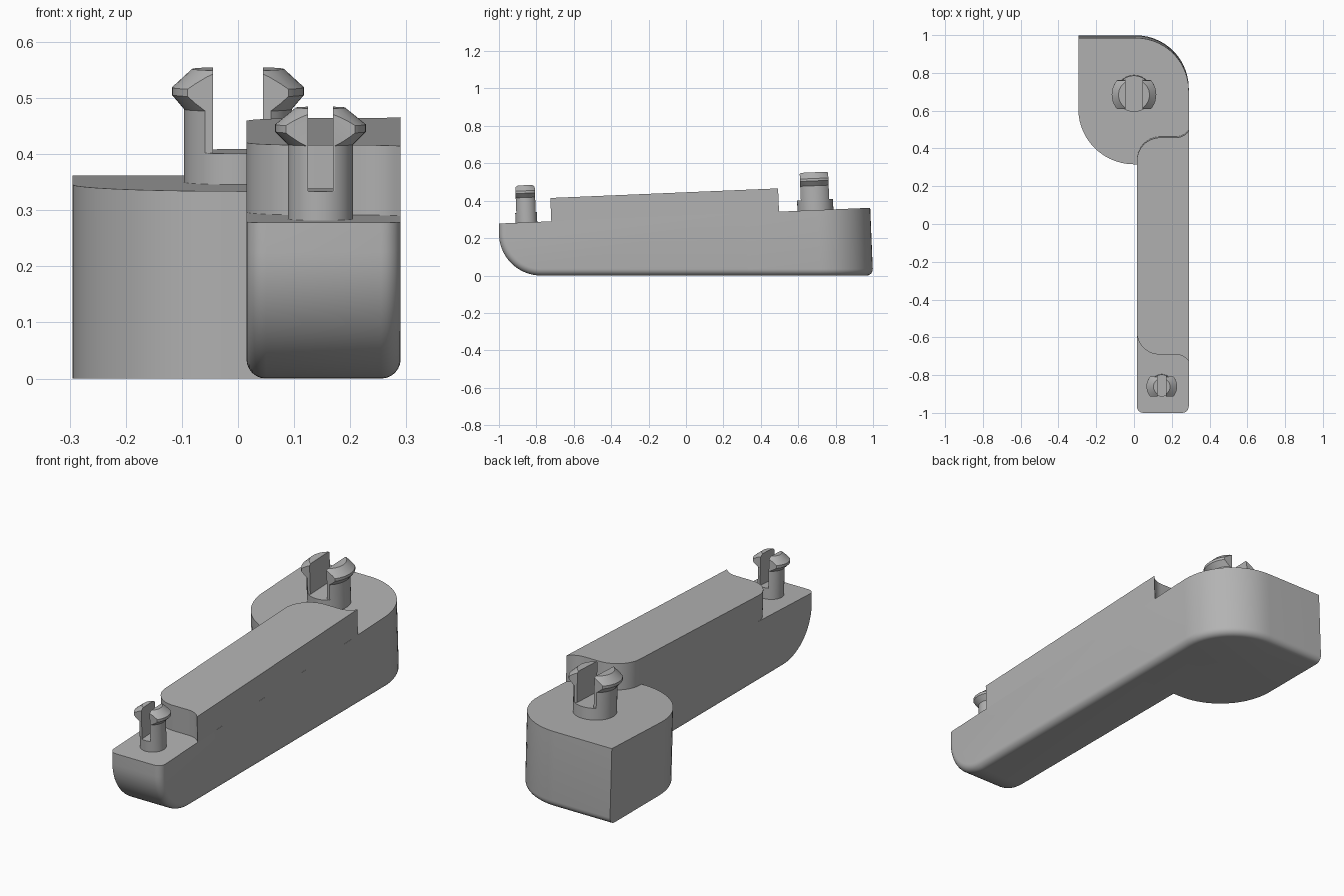
import bpy, bmesh, math
from mathutils import Matrix, Vector

if "Cube" in bpy.data.objects:
    bpy.data.objects.remove(bpy.data.objects["Cube"])

TILT = 0.042                      # upper surfaces and walls lean by this slope
X0, X1 = 0.015, 0.29              # arm sides
JOIN = 0.33                       # where arm meets block

grey = bpy.data.materials.new("plain grey")
grey.use_nodes = True
grey.diffuse_color = (0.45, 0.45, 0.45, 1)
grey.node_tree.nodes["Principled BSDF"].inputs["Base Color"].default_value = (0.45, 0.45, 0.45, 1)


def deck(y, raise_by=0.0):
    return 0.32 + raise_by + TILT * y


def arc(cx, cy, r, a0, a1, n=14):
    angles = [math.radians(a0 + (a1 - a0) * i / n) for i in range(n + 1)]
    return [(cx + r * math.cos(a), cy + r * math.sin(a)) for a in angles]


def finish(name, bm):
    bmesh.ops.recalc_face_normals(bm, faces=bm.faces)
    me = bpy.data.meshes.new(name)
    bm.to_mesh(me)
    bm.free()
    me.materials.append(grey)
    ob = bpy.data.objects.new(name, me)
    bpy.context.collection.objects.link(ob)
    bpy.ops.object.select_all(action='DESELECT')
    ob.select_set(True)
    bpy.context.view_layer.objects.active = ob
    bpy.ops.object.shade_smooth_by_angle(angle=math.radians(25))
    return ob


def extrude(points_a, points_b):
    """Closed solid between two matching outlines."""
    bm = bmesh.new()
    a = [bm.verts.new(p) for p in points_a]
    b = [bm.verts.new(p) for p in points_b]
    bm.faces.new(a)
    bm.faces.new(b)
    for i in range(len(a)):
        j = (i + 1) % len(a)
        bm.faces.new((a[i], a[j], b[j], b[i]))
    bmesh.ops.recalc_face_normals(bm, faces=bm.faces)
    return bm


def round_edges(bm, rule, r=0.035):
    edges = [e for e in bm.edges if rule(*[v.co for v in e.verts])]
    bmesh.ops.bevel(bm, geom=edges, offset=r, segments=6, profile=0.5,
                    affect='EDGES', clamp_overlap=False)


def leaning(x, y, raise_by, y_ref=0.0):
    z = deck(y, raise_by)
    return (x, y - TILT * (z - y_ref), z)


# Arm: side profile with a curved nose, rounded along nose and underside
side = [(-1, deck(-1))] + arc(-0.775, 0.225, 0.225, 180, 270, 18)
side += [(JOIN, 0), (JOIN - TILT * deck(JOIN), deck(JOIN))]
bm = extrude([(X0, y, z) for y, z in side], [(X1, y, z) for y, z in side])
top_z = deck(-1) - 0.001


def arm_rule(a, b):
    along_side = abs(a.x - b.x) < 1e-5
    on_end = min(a.y, b.y) > 0.2
    on_top = min(a.z, b.z) > top_z
    return along_side and not on_end and not on_top


round_edges(bm, arm_rule)
finish("arm", bm)

# End block: two large round corners, rounded underside on back and outer side
plan = [(-0.295, 1.0)] + arc(0.01, 0.72, 0.28, 90, 0)
plan += [(X1, JOIN)] + arc(0, 0.625, 0.295, 270, 180)
bm = extrude([(x, y, 0) for x, y in plan], [leaning(x, y, 0) for x, y in plan])


def outer(p):
    return p.y > 0.999 or p.x > X1 - 1e-4 or (p.x > 0 and p.y > 0.7)


round_edges(bm, lambda a, b: max(a.z, b.z) < 1e-5 and outer(a) and outer(b))
finish("end_block", bm)

# Raised rib: rounded on the inner side, flared at both ends of the outer side
flare = 0.0875
front = arc(X0 + 0.12, -0.57, 0.12, 180, 270) + arc(0.22, -0.69 - flare, flare, 90, 37, 8)
back = arc(0.22, 0.46 + flare, flare, -37, -90, 8) + arc(X0 + 0.125, 0.335, 0.125, 90, 180)
rib = [(min(x, X1), y) for x, y in front + back]
bm = extrude([leaning(x, y, 0, 0.4) for x, y in rib],
             [leaning(x, y, 0.125, 0.4) for x, y in rib])
finish("raised_rib", bm)


# Split snap pins
def lathe(profile, steps=40):
    bm = bmesh.new()
    rings = []
    for r, z in profile:
        rings.append([bm.verts.new((r * math.cos(math.tau * i / steps),
                                    r * math.sin(math.tau * i / steps), z))
                      for i in range(steps)])
    bm.faces.new(rings[0])
    bm.faces.new(rings[-1])
    for lo, hi in zip(rings, rings[1:]):
        for i in range(steps):
            j = (i + 1) % steps
            bm.faces.new((lo[i], lo[j], hi[j], hi[i]))
    return bm


def slice_off(bm, point, normal):
    """Remove everything on the normal's side and cap the cut."""
    cut = bmesh.ops.bisect_plane(bm, geom=bm.verts[:] + bm.edges[:] + bm.faces[:],
                                 plane_co=point, plane_no=normal, clear_outer=True)
    edges = [g for g in cut["geom_cut"] if isinstance(g, bmesh.types.BMEdge)]
    bmesh.ops.edgeloop_fill(bm, edges=edges)


def pin(name, x, y, stem, head, tip, slot, half_depth, heights):
    floor, under, rim, rim_top, end = heights
    place = Matrix.Translation((x, y, deck(y))) @ Matrix.Rotation(math.atan(TILT), 4, 'X')
    collar = lathe([(stem, -0.01), (stem, floor)])
    collar.transform(place)
    finish(name + "_collar", collar)
    for label, s in (("left", 1), ("right", -1)):
        prong = lathe([(stem, floor), (stem, under), (head, rim), (head, rim_top), (tip, end)])
        slice_off(prong, Vector((s * slot, 0, 0)), Vector((-s, 0, 0)))
        for d in (1, -1):
            slice_off(prong, Vector((0, d * half_depth, 0)), Vector((0, d, 0)))
        prong.transform(place)
        finish(f"{name}_{label}_prong", prong)


pin("back_pin", 0, 0.692, 0.096, 0.118, 0.082, 0.045, 0.076,
    (0.056, 0.131, 0.157, 0.17, 0.203))
pin("front_pin", 0.147, -0.853, 0.058, 0.081, 0.044, 0.022, 0.052,
    (0.052, 0.133, 0.156, 0.169, 0.199))
